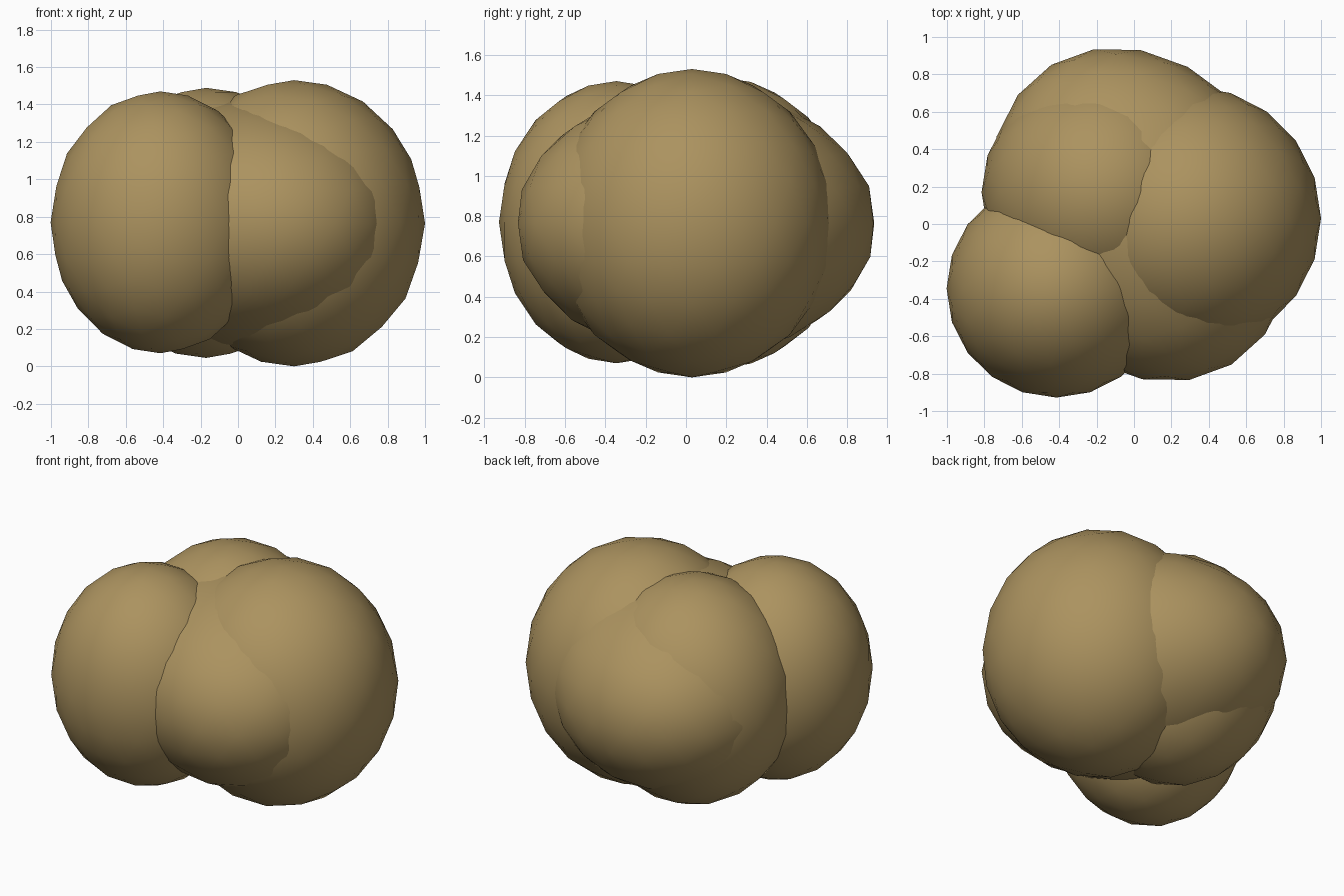
import bpy
import math

if "Cube" in bpy.data.objects:
    bpy.data.objects.remove(bpy.data.objects["Cube"])

# One flat tan colour for the whole clump
tan = bpy.data.materials.new("tan")
tan.diffuse_color = (0.41, 0.29, 0.115, 1.0)
tan.use_nodes = True
tan.node_tree.nodes["Principled BSDF"].inputs["Base Color"].default_value = tan.diffuse_color


def blob(name, center, radii, turn=0.0):
    """Smooth low-poly ellipsoid, turned about z."""
    bpy.ops.mesh.primitive_ico_sphere_add(subdivisions=3, radius=1.0, location=center)
    ob = bpy.context.object
    ob.name = name
    ob.scale = radii
    ob.rotation_euler = (0, 0, math.radians(turn))
    bpy.ops.object.transform_apply(location=False, rotation=True, scale=True)
    bpy.ops.object.shade_smooth()
    ob.data.materials.append(tan)
    return ob


# Long core blob, showing at the front and the back
blob("core_blob", (0.04, 0.05, 0.765), (0.935, 0.765, 0.665), 121)
# Outer blobs around it
blob("right_blob", (0.30, 0.03, 0.765), (0.70, 0.705, 0.765))
blob("front_left_blob", (-0.415, -0.345, 0.77), (0.587, 0.583, 0.70))
blob("back_left_blob", (-0.17, 0.17, 0.767), (0.645, 0.635, 0.722))
